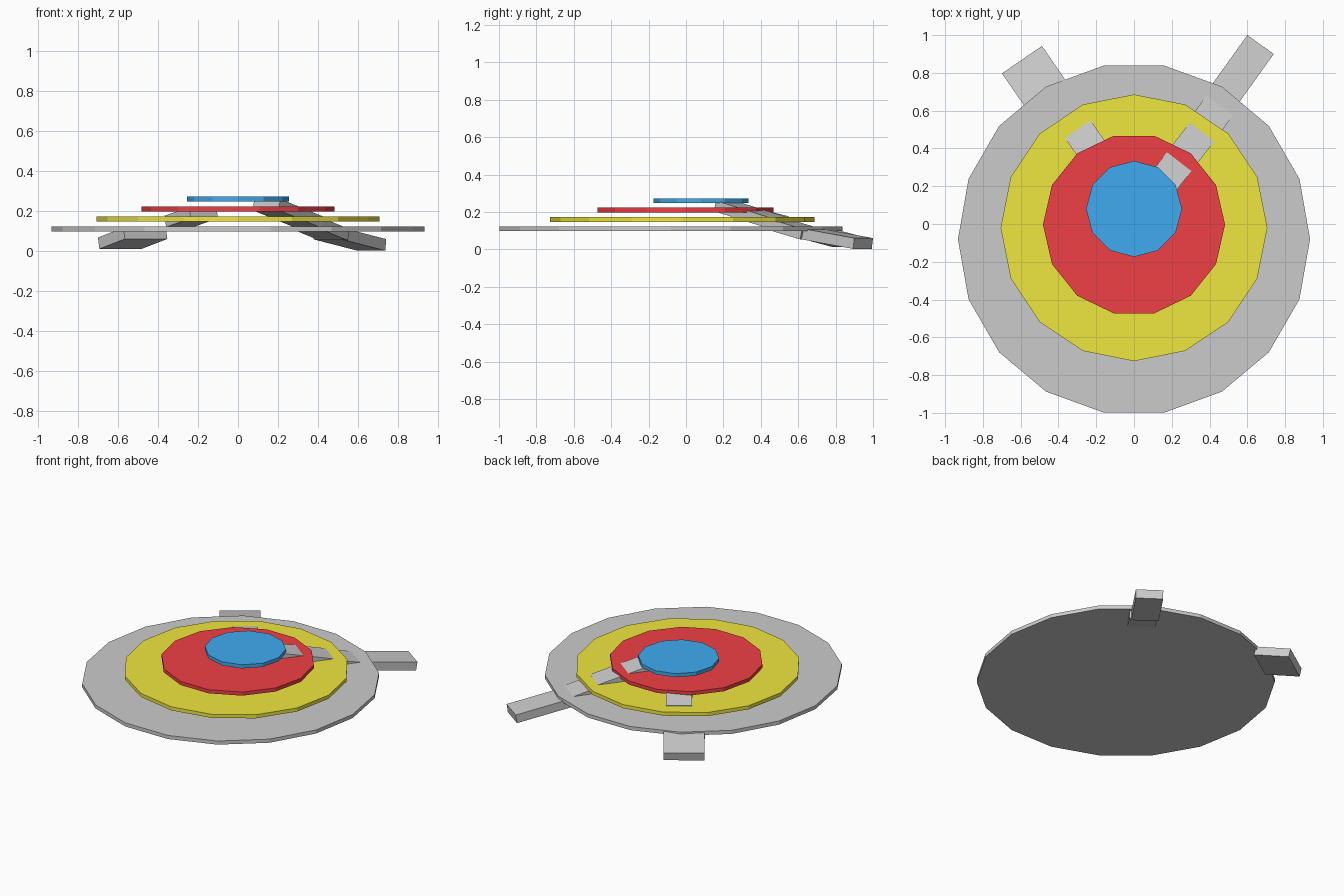
import bpy, math
from mathutils import Vector, Matrix

if "Cube" in bpy.data.objects:
    bpy.data.objects.remove(bpy.data.objects["Cube"])


def paint(obj, name, color):
    mat = bpy.data.materials.new(name)
    mat.diffuse_color = (*color, 1)
    mat.use_nodes = True
    mat.node_tree.nodes["Principled BSDF"].inputs["Base Color"].default_value = mat.diffuse_color
    obj.data.materials.append(mat)


def disc(name, sides, radius, y, z, color=None):
    # thin low-poly plate with a corner pointing along +x
    bpy.ops.mesh.primitive_cylinder_add(vertices=sides, radius=radius, depth=0.025)
    obj = bpy.context.object
    obj.name = name
    obj.data.transform(Matrix.Rotation(math.pi / 2, 4, 'Z'))
    obj.location = (0, y, z)
    if color:
        paint(obj, name + "_paint", color)


def ramp(name, low, inward, width, slope, length, thick=0.058):
    # tilted box; low is the middle of its lower top edge
    d = Vector((inward[0], inward[1], 0)).normalized()
    along = (d + Vector((0, 0, slope))).normalized()
    side = Vector((0, 0, 1)).cross(d)
    up = along.cross(side)
    center = Vector(low) + along * length / 2 - up * thick / 2
    bpy.ops.mesh.primitive_cube_add(size=1)
    obj = bpy.context.object
    obj.name = name
    obj.data.transform(Matrix.Diagonal((length, width, thick, 1)))
    rot = Matrix((along, side, up)).transposed().to_4x4()
    obj.matrix_world = Matrix.Translation(center) @ rot


# Stacked plates
disc("base_plate", 18, 0.932, -0.08, 0.11)
disc("second_plate", 16, 0.706, -0.02, 0.16, (0.86, 0.8, 0.05))
disc("third_plate", 14, 0.482, -0.003, 0.21, (0.87, 0.05, 0.06))
disc("top_plate", 12, 0.254, 0.08, 0.26, (0.05, 0.41, 0.87))

# Right-hand run of ramps
ramp("right_lower_ramp", (0.67, 0.95, 0.06), (-0.58, -0.81), 0.172, 0.15, 0.38)
ramp("right_middle_ramp", (0.485, 0.672, 0.11), (-0.58, -0.81), 0.175, 0.24, 0.24)
ramp("right_upper_ramp", (0.36, 0.487, 0.173), (-0.61, -0.79), 0.164, 0.25, 0.36)

# Left-hand run of ramps
ramp("left_lower_ramp", (-0.593, 0.87, 0.068), (0.57, -0.83), 0.257, 0.22, 0.23)
ramp("left_upper_ramp", (-0.298, 0.502, 0.177), (0.57, -0.82), 0.165, 0.2, 0.22)
